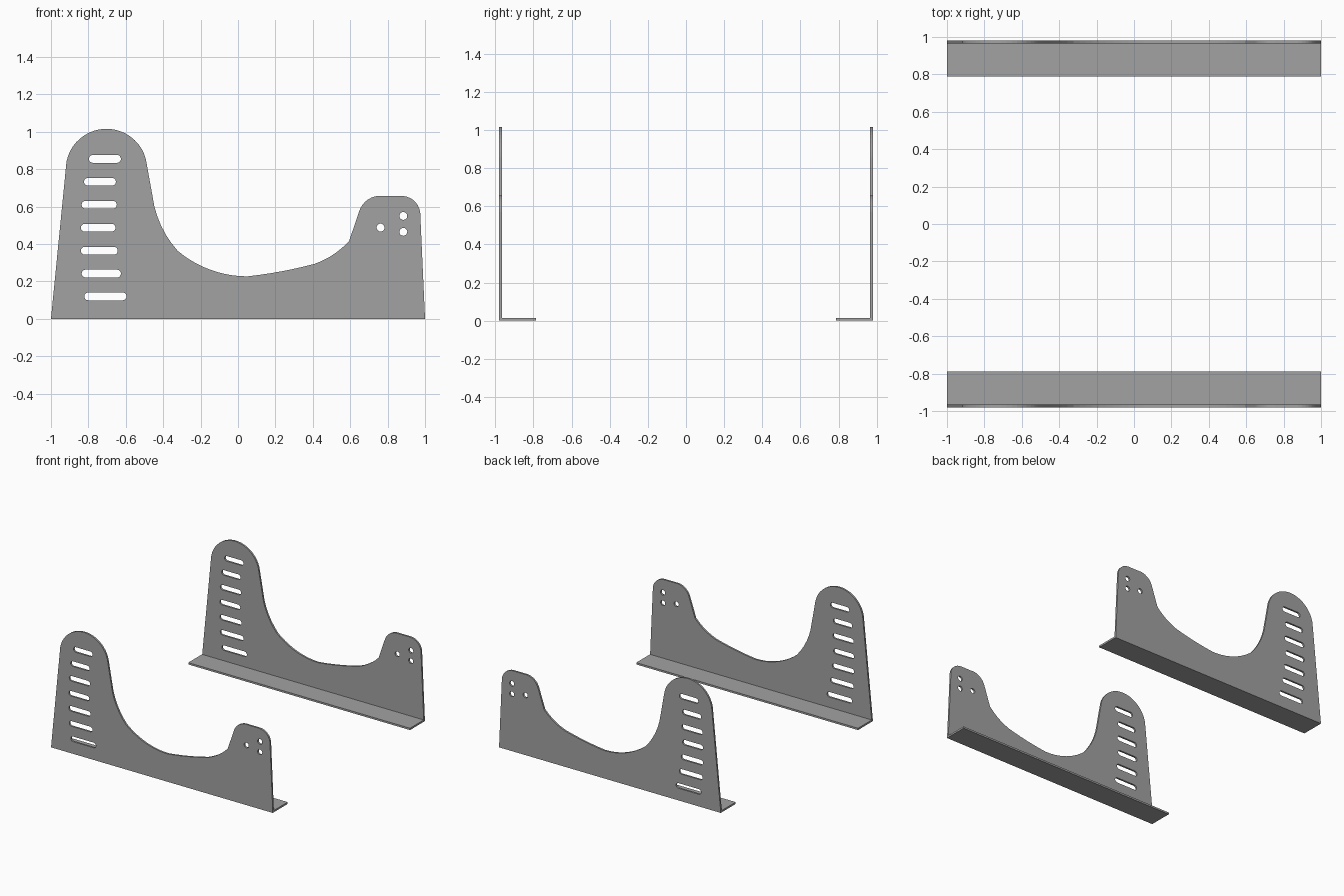
import bpy, bmesh, math
from mathutils import Vector, Matrix

if "Cube" in bpy.data.objects:
    bpy.data.objects.remove(bpy.data.objects["Cube"])

T = 0.015                      # sheet thickness
Y_OUT, Y_IN = 0.98, 0.788      # outer face and flange edge

# Dark grey steel
steel = bpy.data.materials.new("dark_steel")
steel.diffuse_color = (0.36, 0.36, 0.36, 1)
steel.use_nodes = True
steel.node_tree.nodes["Principled BSDF"].inputs["Base Color"].default_value = steel.diffuse_color


def arc(a, b, c, n=10):
    """Points of the circular arc from a through b to c."""
    (ax, ay), (bx, by), (cx, cy) = a, b, c
    d = 2 * (ax * (by - cy) + bx * (cy - ay) + cx * (ay - by))
    sa, sb, sc = ax * ax + ay * ay, bx * bx + by * by, cx * cx + cy * cy
    ox = (sa * (by - cy) + sb * (cy - ay) + sc * (ay - by)) / d
    oy = (sa * (cx - bx) + sb * (ax - cx) + sc * (bx - ax)) / d
    r = math.hypot(ax - ox, ay - oy)
    t0, t1 = math.atan2(ay - oy, ax - ox), math.atan2(cy - oy, cx - ox)
    sweep = (t1 - t0) % (2 * math.pi)
    if d < 0:
        sweep -= 2 * math.pi
    return [(ox + r * math.cos(t0 + sweep * i / n),
             oy + r * math.sin(t0 + sweep * i / n)) for i in range(n + 1)]


def slot(x0, x1, z, r, n=10):
    """Rounded slot outline; a round hole when x1 - x0 = 2r."""
    pts = []
    for cx, start in ((x1 - r, -math.pi / 2), (x0 + r, math.pi / 2)):
        for i in range(n + 1):
            t = start + math.pi * i / n
            p = (cx + r * math.cos(t), z + r * math.sin(t))
            if not pts or math.dist(p, pts[-1]) > 1e-5:
                pts.append(p)
    if math.dist(pts[0], pts[-1]) < 1e-5:
        pts.pop()
    return pts


# Side plate outline: tall rounded arm, saddle dip, short rounded arm
outline = [(-1, 0)]
outline += arc((-0.917, 0.84), (-0.705, 1.016), (-0.493, 0.855), 20)
outline += arc((-0.447, 0.60), (-0.396, 0.468), (-0.323, 0.364), 5)
outline += arc((-0.323, 0.364), (-0.15, 0.263), (0.05, 0.227), 10)[1:]
outline += arc((0.05, 0.227), (0.222, 0.252), (0.41, 0.294), 6)[1:]
outline += arc((0.41, 0.294), (0.513, 0.346), (0.594, 0.416), 5)[1:]
outline += arc((0.648, 0.575), (0.692, 0.636), (0.775, 0.657), 8)
outline += arc((0.878, 0.657), (0.948, 0.625), (0.975, 0.55), 8)
outline += [(1, 0)]

# Adjustment slots and mounting holes
slots = [(-0.797, -0.626, 0.855), (-0.823, -0.653, 0.733), (-0.836, -0.648, 0.61),
         (-0.84, -0.655, 0.487), (-0.84, -0.643, 0.364),
         (-0.836, -0.626, 0.242), (-0.822, -0.596, 0.12)]
holes = [(0.762, 0.488), (0.884, 0.55), (0.884, 0.465)]
loops = [outline] + [slot(a, b, z, 0.021) for a, b, z in slots]
loops += [slot(x - 0.021, x + 0.021, z, 0.021) for x, z in holes]


def side_plate(name, y):
    cu = bpy.data.curves.new(name, 'CURVE')
    cu.dimensions, cu.fill_mode, cu.extrude = '2D', 'BOTH', T / 2
    for pts in loops:
        sp = cu.splines.new('POLY')
        sp.points.add(len(pts) - 1)
        for p, (x, z) in zip(sp.points, pts):
            p.co = (x, z, 0, 1)
        sp.use_cyclic_u = True
    ob = bpy.data.objects.new(name, cu)
    ob.location.y, ob.rotation_euler.x = y, math.pi / 2
    bpy.context.collection.objects.link(ob)
    bpy.ops.object.select_all(action='DESELECT')
    ob.select_set(True)
    bpy.context.view_layer.objects.active = ob
    bpy.ops.object.convert(target='MESH')
    me = bpy.context.object.data
    bm = bmesh.new()
    bm.from_mesh(me)
    bmesh.ops.remove_doubles(bm, verts=bm.verts, dist=1e-5)
    bmesh.ops.recalc_face_normals(bm, faces=bm.faces)
    for f in bm.faces:
        f.smooth = False
        f.material_index = 0
    bm.to_mesh(me)
    bm.free()
    me.materials.clear()
    me.materials.append(steel)


def base_flange(name, y, depth):
    bm = bmesh.new()
    bmesh.ops.create_cube(bm, size=1, matrix=Matrix.Translation((0, y, T / 2))
                          @ Matrix.Diagonal(Vector((2, depth, T, 1))))
    me = bpy.data.meshes.new(name)
    bm.to_mesh(me)
    bm.free()
    me.materials.append(steel)
    bpy.context.collection.objects.link(bpy.data.objects.new(name, me))


# Two mirrored brackets, flanges turned inwards
for side, s in (("front", -1), ("back", 1)):
    side_plate(side + "_side_plate", s * (Y_OUT - T / 2))
    base_flange(side + "_base_flange", s * (Y_OUT - T + Y_IN) / 2, Y_OUT - T - Y_IN)
